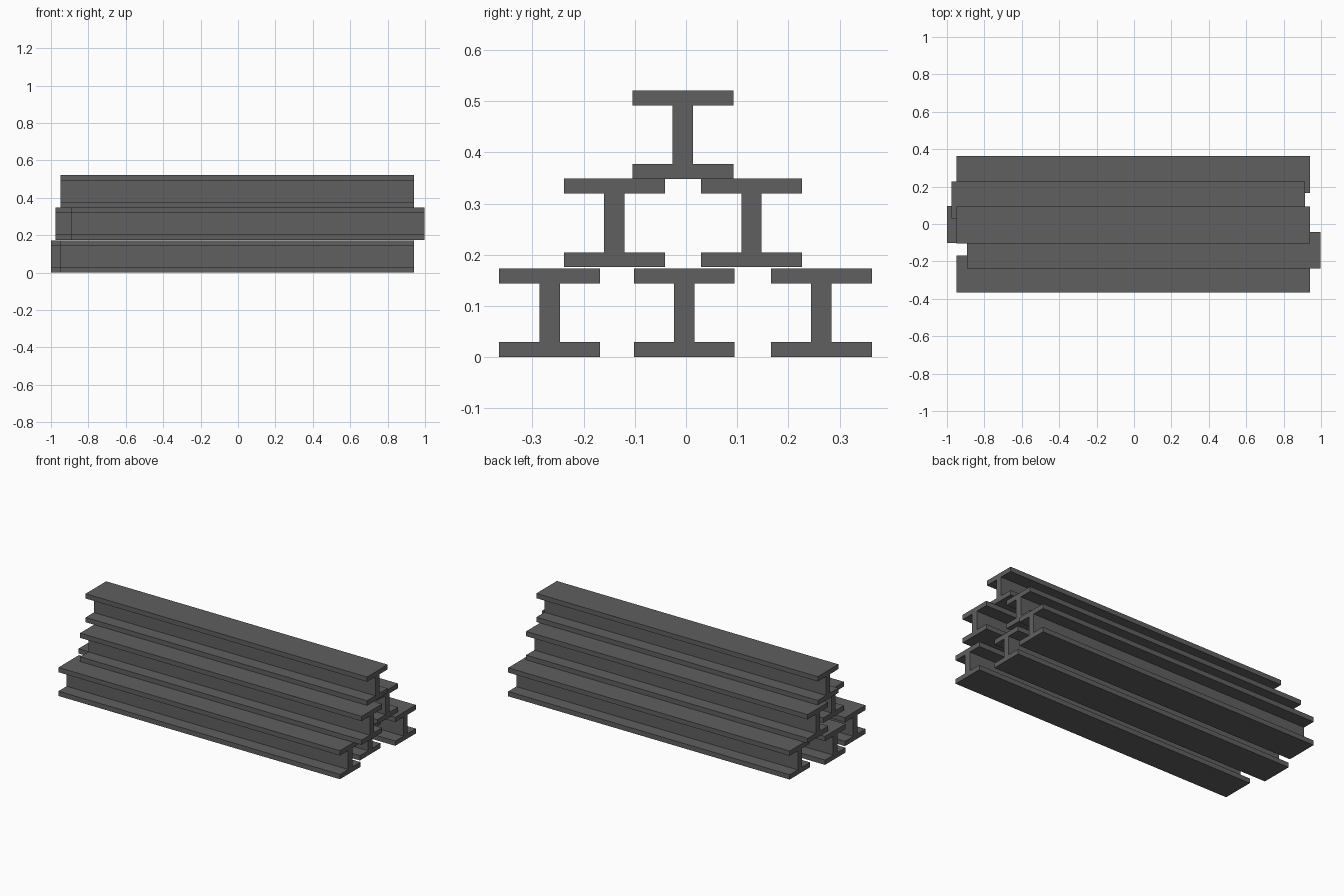
import bpy
import bmesh

if "Cube" in bpy.data.objects:
    bpy.data.objects.remove(bpy.data.objects["Cube"])

# Beam dimensions
LENGTH = 1.89
HALF_FLANGE = 0.0985
HALF_WEB = 0.02
FLANGE = 0.029
HEIGHT = 0.173

steel = bpy.data.materials.new("dark grey steel")
steel.diffuse_color = (0.115, 0.115, 0.115, 1.0)
steel.use_nodes = True
steel.node_tree.nodes["Principled BSDF"].inputs["Base Color"].default_value = steel.diffuse_color

# I-shaped cross-section: right half (y, z), mirrored for the left
half = [(HALF_FLANGE, 0), (HALF_FLANGE, FLANGE), (HALF_WEB, FLANGE),
        (HALF_WEB, HEIGHT - FLANGE), (HALF_FLANGE, HEIGHT - FLANGE), (HALF_FLANGE, HEIGHT)]
profile = half + [(-y, z) for y, z in reversed(half)]


def add_beam(name, x, y, z):
    """Extrude the I profile along x, starting at x."""
    bm = bmesh.new()
    face = bm.faces.new([bm.verts.new((0, py, pz)) for py, pz in profile])
    out = bmesh.ops.extrude_face_region(bm, geom=[face])
    verts = [g for g in out["geom"] if isinstance(g, bmesh.types.BMVert)]
    bmesh.ops.translate(bm, verts=verts, vec=(LENGTH, 0, 0))
    bmesh.ops.recalc_face_normals(bm, faces=bm.faces)
    mesh = bpy.data.meshes.new(name)
    bm.to_mesh(mesh)
    bm.free()
    mesh.materials.append(steel)
    obj = bpy.data.objects.new(name, mesh)
    obj.location = (x, y, z)
    bpy.context.collection.objects.link(obj)


# Pyramid stack: three, two, one, each shifted a little lengthwise
rows = {
    "bottom": (0.0, [(-0.95, -0.2665), (-1.0, -0.0035), (-0.95, 0.2645)]),
    "middle": (0.1755, [(-0.893, -0.14), (-0.975, 0.128)]),
    "top": (0.348, [(-0.95, -0.006)]),
}
for row, (z, beams) in rows.items():
    for i, (x, y) in enumerate(beams, 1):
        add_beam(f"{row}_beam_{i}", x, y, z)
